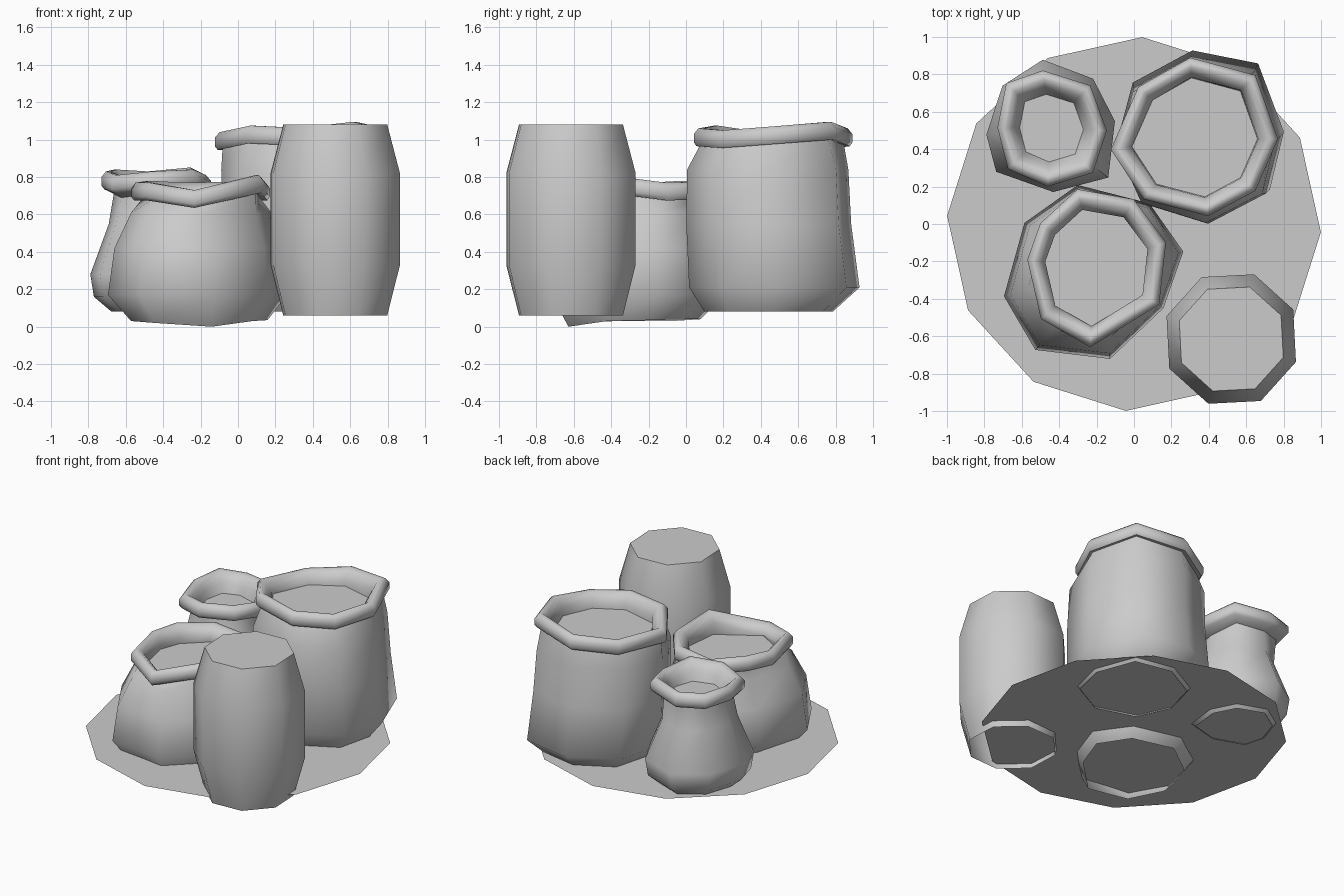
import bpy
import bmesh
from math import cos, sin, radians

default_cube = bpy.data.objects.get("Cube")
if default_cube:
    bpy.data.objects.remove(default_cube, do_unlink=True)

grey = bpy.data.materials.new("plain_grey")
grey.use_nodes = True
grey.diffuse_color = (0.6, 0.6, 0.6, 1)
shader = next(n for n in grey.node_tree.nodes if n.type == "BSDF_PRINCIPLED")
shader.inputs["Base Color"].default_value = grey.diffuse_color

LEVEL = [0] * 8


def regular(sides, phase):
    """Corners of a regular outline, as (angle, radius factor) pairs."""
    return [(phase + 360 * i / sides, 1) for i in range(sides)]


def ring(bm, z, x, y, r, outline, lifts=LEVEL):
    """Polygon ring from an outline, with a height offset per corner."""
    verts = []
    for (angle, factor), lift in zip(outline, lifts):
        a = radians(angle)
        verts.append(bm.verts.new((x + r * factor * cos(a),
                                   y + r * factor * sin(a), z + lift)))
    return verts


def finish(name, bm):
    """Turn the bmesh into a smooth object that keeps its creases."""
    mesh = bpy.data.meshes.new(name)
    bm.to_mesh(mesh)
    bm.free()
    mesh.materials.append(grey)
    obj = bpy.data.objects.new(name, mesh)
    bpy.context.collection.objects.link(obj)
    bpy.ops.object.select_all(action="DESELECT")
    obj.select_set(True)
    bpy.context.view_layer.objects.active = obj
    bpy.ops.object.shade_smooth_by_angle(angle=radians(63))


def loft(name, rings):
    """Skin a stack of rings, open at the bottom and closed at the last."""
    bm = bmesh.new()
    loops = [ring(bm, *spec) for spec in rings]
    for low, high in zip(loops, loops[1:]):
        for i in range(len(low)):
            j = (i + 1) % len(low)
            bm.faces.new((low[i], low[j], high[j], high[i]))
    bm.faces.new(loops[-1])
    finish(name, bm)


def sack(name, body, body_outline, base_lifts, mouth, rim_outline,
         rim_lifts, fill):
    """Bulging body, rolled rim around the mouth and a filled inside."""
    z, x, y, r = mouth
    fill_z, fill_r = fill
    # Rolled rim section as height and radius offsets from the mouth ring
    rolled = [(-0.05, -0.015), (-0.03, 0), (0.015, 0), (0.045, -0.025),
              (0.045, -0.05), (0.02, -0.08), (-0.02, -0.105)]
    base, *middle, neck = body
    rings = [(*base, body_outline, base_lifts)]
    rings += [(*spec, body_outline) for spec in middle]
    rings.append((*neck, rim_outline, rim_lifts))
    rings += [(z + dz, x, y, r + dr, rim_outline, rim_lifts)
              for dz, dr in rolled]
    rings.append((fill_z, x, y, fill_r, rim_outline))
    loft(name, rings)


# Round ground sheet
bm = bmesh.new()
bm.faces.new(ring(bm, 0.1, 0, 0, 1, regular(12, -2.5), [0] * 12))
finish("ground_sheet", bm)

# Barrel
loft("barrel", [(z, 0.52, -0.615, r, regular(8, 25.5)) for z, r in
                ((0.06, 0.295), (0.33, 0.367), (0.82, 0.367), (1.08, 0.295))])

# Large sack at the back
sack("large_sack",
     body=[(0.08, 0.375, 0.44, 0.35), (0.21, 0.36, 0.47, 0.465),
           (0.55, 0.35, 0.44, 0.45), (0.84, 0.34, 0.435, 0.44),
           (0.97, 0.33, 0.45, 0.40)],
     body_outline=[(3, 0.95), (52, 1.06), (96, 0.99), (142, 1), (185, 0.98),
                   (227, 1), (276, 0.98), (322, 1)],
     base_lifts=LEVEL,
     mouth=(1.015, 0.33, 0.455, 0.44),
     rim_outline=[(0, 1), (47, 1.06), (94, 0.99), (138, 0.94), (187, 1.04),
                  (229, 0.97), (279, 0.95), (319, 0.96)],
     rim_lifts=[0.01, 0.035, 0, -0.025, -0.02, 0.015, 0, -0.01],
     fill=(0.95, 0.33))

# Small pinched sack
sack("small_sack",
     body=[(0.08, -0.45, 0.52, 0.24), (0.16, -0.45, 0.52, 0.34),
           (0.28, -0.45, 0.52, 0.36), (0.55, -0.455, 0.515, 0.25),
           (0.71, -0.455, 0.515, 0.22)],
     body_outline=[(5, 0.97), (48, 0.96), (96, 1), (139, 0.93), (187, 0.95),
                   (220, 1.04), (273, 0.97), (319, 1.15)],
     base_lifts=LEVEL,
     mouth=(0.785, -0.445, 0.515, 0.3),
     rim_outline=[(-3, 1), (47, 1.03), (98, 1.03), (135, 1.12), (180, 0.95),
                  (224, 1.06), (267, 1.05), (313, 1.1)],
     rim_lifts=[-0.02, 0.02, 0, 0.01, 0, -0.02, 0, 0.01],
     fill=(0.71, 0.175))

# Wide sack at the front
sack("wide_sack",
     body=[(0.03, -0.21, -0.27, 0.365), (0.17, -0.22, -0.25, 0.48),
           (0.42, -0.215, -0.25, 0.45), (0.61, -0.20, -0.24, 0.375),
           (0.68, -0.20, -0.23, 0.345)],
     body_outline=[(12, 1.03), (50, 0.98), (100, 0.97), (145, 0.93),
                   (196, 1.03), (234, 1.09), (281, 1), (332, 0.89)],
     base_lifts=[0.005, 0.01, 0.01, 0, 0, -0.01, -0.03, 0],
     mouth=(0.725, -0.205, -0.235, 0.40),
     rim_outline=[(20, 1), (61, 1.05), (103, 1.08), (141, 0.95), (173, 0.92),
                  (223, 1), (266, 1.06), (330, 0.98)],
     rim_lifts=[0, 0.005, 0, 0.01, 0, 0, -0.04, 0.04],
     fill=(0.66, 0.3))
